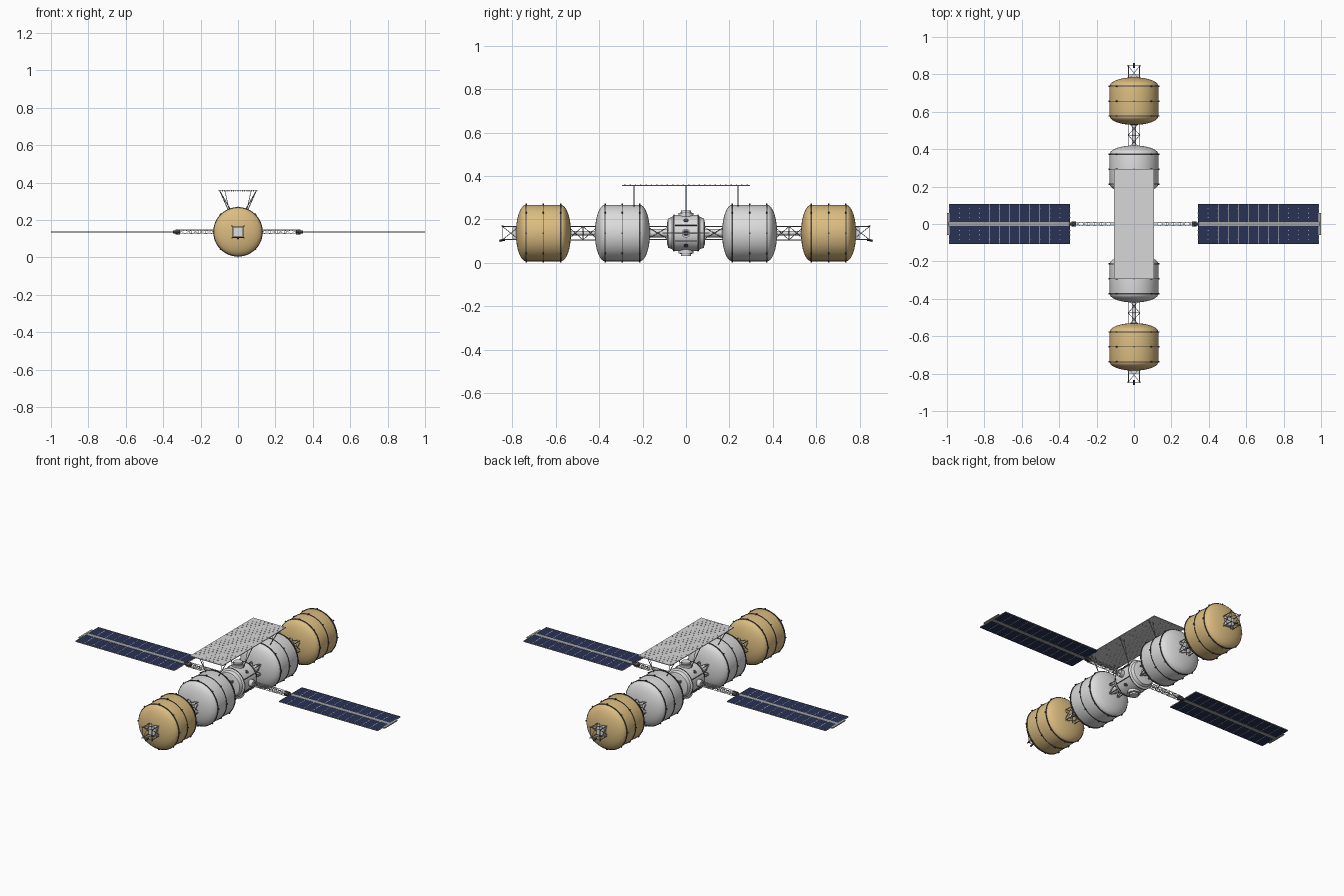
import bpy, bmesh
from math import sin, cos, pi, radians
from mathutils import Vector, Matrix

if "Cube" in bpy.data.objects:
    bpy.data.objects.remove(bpy.data.objects["Cube"])

CZ = 0.137  # height of the station axis
AXIS = Vector((0, 0, CZ))


def material(name, rgb):
    m = bpy.data.materials.new(name)
    m.use_nodes = True
    m.diffuse_color = (*rgb, 1)
    bsdf = next(n for n in m.node_tree.nodes if n.type == 'BSDF_PRINCIPLED')
    bsdf.inputs["Base Color"].default_value = (*rgb, 1)
    return m


GOLD = material("gold_foil", (0.72, 0.51, 0.22))
GREY = material("hull_grey", (0.72, 0.72, 0.72))
PANEL = material("radiator_grey", (0.68, 0.68, 0.68))
DARK = material("dark_metal", (0.06, 0.06, 0.065))
STEEL = material("truss_steel", (0.28, 0.28, 0.28))
NAVY = material("solar_navy", (0.022, 0.032, 0.09))
MAST = material("mast_grey", (0.36, 0.36, 0.35))
LINE = material("pale_trim", (0.68, 0.68, 0.66))


def finish(name, bm, mat, smooth=False):
    bmesh.ops.recalc_face_normals(bm, faces=bm.faces)
    me = bpy.data.meshes.new(name)
    bm.to_mesh(me)
    bm.free()
    me.materials.append(mat)
    ob = bpy.data.objects.new(name, me)
    bpy.context.collection.objects.link(ob)
    if smooth:
        bpy.ops.object.select_all(action='DESELECT')
        ob.select_set(True)
        bpy.context.view_layer.objects.active = ob
        bpy.ops.object.shade_smooth_by_angle(angle=radians(30))
    return ob


def lathe(name, profile, mat, y=0, steps=48):
    """Spin (radius, offset) points about the station axis."""
    bm = bmesh.new()
    vs = [bm.verts.new((r, y + o, CZ)) for r, o in profile]
    es = [bm.edges.new(p) for p in zip(vs, vs[1:])]
    bmesh.ops.spin(bm, geom=vs + es, cent=AXIS, axis=(0, 1, 0),
                   angle=2 * pi, steps=steps)
    bmesh.ops.remove_doubles(bm, verts=bm.verts, dist=1e-5)
    return finish(name, bm, mat, True)


def band(name, r, y, half, mat):
    """Thin hoop standing slightly proud of a hull."""
    lathe(name, [(r - 0.004, -half), (r, -half), (r, half), (r - 0.004, half)], mat, y)


def box(bm, centre, size, turn=Matrix()):
    m = Matrix.Translation(centre) @ turn @ Matrix.Diagonal((*size, 1))
    bmesh.ops.create_cube(bm, size=1, matrix=m)


def rod(bm, a, b, r, sides=6):
    a, b = Vector(a), Vector(b)
    d = b - a
    m = Matrix.Translation((a + b) / 2) @ d.to_track_quat('Z', 'Y').to_matrix().to_4x4()
    bmesh.ops.create_cone(bm, cap_ends=True, segments=sides, radius1=r,
                          radius2=r, depth=d.length, matrix=m)


def truss(name, axis, start, end, half, bays, r, mat):
    """Square lattice girder along the x or y axis, with crossed bracing."""
    bm = bmesh.new()
    corners = [(-half, -half), (half, -half), (half, half), (-half, half)]

    def point(c, t):
        u, w = c
        s = start + (end - start) * t / bays
        return Vector((s, u, CZ + w) if axis == 'x' else (u, s, CZ + w))

    for i, c in enumerate(corners):
        n = corners[(i + 1) % 4]
        rod(bm, point(c, 0), point(c, bays), r * 1.3)
        for t in range(bays + 1):
            rod(bm, point(c, t), point(n, t), r)
            if t < bays:
                rod(bm, point(c, t), point(n, t + 1), r * 0.8)
                rod(bm, point(n, t), point(c, t + 1), r * 0.8)
    return finish(name, bm, mat)


def tank(name, y, mat):
    """Domed tank with rim hoops and small brackets."""
    arc = [(0.13 * cos(a), 0.08 + 0.047 * sin(a))
           for a in (pi / 2 * i / 10 for i in range(11))]
    lathe(name, [(r, -o) for r, o in reversed(arc)] + arc, mat, y)
    brackets = bmesh.new()
    for part, o, half in (("front_rim", -0.08, 0.0028), ("seam", 0, 0.0014),
                          ("back_rim", 0.08, 0.0028)):
        band(f"{name}_{part}", 0.1325, y + o, half, DARK)
        for k in range(8):
            turn = Matrix.Rotation(k * pi / 4, 4, 'Y')
            spot = AXIS + turn @ Vector((0, 0, 0.133)) + Vector((0, y + o, 0))
            box(brackets, spot, (0.007, 0.007, 0.007), turn)
    finish(name + "_brackets", brackets, DARK)


# Tanks, girders and end fittings, front and back
for side, s in (("front", -1), ("back", 1)):
    tank(side + "_hull_tank", s * 0.293, GREY)
    tank(side + "_gold_tank", s * 0.657, GOLD)
    truss(side + "_inner_truss", 'y', s * 0.08, s * 0.18, 0.03, 1, 0.0018, STEEL)
    truss(side + "_middle_truss", 'y', s * 0.405, s * 0.545, 0.031, 2, 0.0018, STEEL)
    truss(side + "_end_truss", 'y', s * 0.77, s * 0.845, 0.03, 1, 0.0018, STEEL)
    for part, y0, y1, r in (("inner_tunnel", 0.08, 0.17, 0.02),
                            ("middle_tunnel", 0.415, 0.535, 0.01)):
        bm = bmesh.new()
        rod(bm, AXIS + Vector((0, s * y0, 0)), AXIS + Vector((0, s * y1, 0)), r, 20)
        finish(f"{side}_{part}", bm, GREY, True)
    bm = bmesh.new()
    box(bm, AXIS + Vector((0, s * 0.785, 0)), (0.052, 0.03, 0.052))
    finish(side + "_end_block", bm, GREY)
    bm = bmesh.new()
    for x in (-0.03, 0.03):
        for z in (-0.03, 0.03):
            rod(bm, (x, s * 0.838, CZ + z), (x * 1.1, s * 0.85, CZ + z * 1.1), 0.003)
    rod(bm, (0, s * 0.835, CZ - 0.03), (0, s * 0.86, CZ - 0.036), 0.005, 10)
    finish(side + "_end_thrusters", bm, DARK)

# Central hub with hoops, rails and docking ports above and below
lathe("hub", [(0, -0.087), (0.05, -0.087), (0.068, -0.082), (0.074, -0.064),
              (0.083, -0.058), (0.083, 0.058), (0.074, 0.064),
              (0.068, 0.082), (0.05, 0.087), (0, 0.087)], GREY)
for part, y in (("front", -0.055), ("back", 0.055)):
    band(f"hub_{part}_band", 0.085, y, 0.0015, DARK)
ports, collars, rails = bmesh.new(), bmesh.new(), bmesh.new()
for s in (-1, 1):
    up = Vector((0, 0, s))
    rod(ports, AXIS + up * 0.06, AXIS + up * 0.093, 0.034, 24)
    rod(ports, AXIS + up * 0.09, AXIS + up * 0.105, 0.024, 24)
    rod(collars, AXIS + up * 0.092, AXIS + up * 0.096, 0.028, 24)
    rod(ports, AXIS + Vector((s * 0.07, 0, 0)), AXIS + Vector((s * 0.105, 0, 0)), 0.02, 24)
    for angle in (65, 115):
        turn = Matrix.Rotation(s * radians(angle), 4, 'Y')
        box(rails, AXIS + turn @ Vector((0, 0, 0.085)), (0.004, 0.1, 0.004), turn)
    for angle in (45, 135):
        turn = Matrix.Rotation(s * radians(angle), 4, 'Y')
        d = turn @ Vector((0, 0, 1))
        rod(rails, AXIS + d * 0.08, AXIS + d * 0.0845, 0.011, 16)
finish("hub_ports", ports, GREY, True)
finish("hub_port_collars", collars, STEEL, True)
finish("hub_rails_and_portholes", rails, DARK)

# Solar wings, left and right
for side, s in (("left", 1), ("right", -1)):
    truss(side + "_boom", 'x', s * 0.1, s * 0.32, 0.01, 6, 0.0011, LINE)
    bm = bmesh.new()
    rod(bm, (s * 0.31, 0, CZ), (s * 0.335, 0, CZ), 0.013, 12)
    rod(bm, (s * 0.335, 0, CZ), (s * 0.348, 0, CZ), 0.008, 12)
    finish(side + "_wing_joint", bm, DARK, True)
    x0, x1, cells = 0.342, 0.987, 12
    mid, span = s * (x0 + x1) / 2, x1 - x0
    blankets, lines, mast = bmesh.new(), bmesh.new(), bmesh.new()
    for h in (-1, 1):
        box(blankets, (mid, h * 0.0585, CZ), (span, 0.097, 0.003))
        box(mast, (mid, h * 0.107, CZ), (span, 0.002, 0.0045))
        for i in range(cells + 1):
            x = s * (x0 + span * i / cells)
            box(lines, (x, h * 0.0585, CZ), (0.002, 0.096, 0.004))
            # pale diamonds where the cell corners meet
            for y in (0.035, 0.0585, 0.082):
                box(lines, (x, h * y, CZ), (0.004, 0.004, 0.0044),
                    Matrix.Rotation(pi / 4, 4, 'Z'))
    box(mast, (mid, 0, CZ), (span, 0.021, 0.005))
    box(mast, (s * 0.994, 0, CZ), (0.012, 0.12, 0.006))
    finish(side + "_solar_blankets", blankets, NAVY)
    finish(side + "_solar_dividers", lines, LINE)
    finish(side + "_solar_mast", mast, MAST)

# Radiator with staggered studs on both faces
TOP = 0.357
bm = bmesh.new()
box(bm, (0, 0, TOP), (0.214, 0.59, 0.004))
for row in range(24):
    for col in range(8 + row % 2):
        x = (col - (7 + row % 2) / 2) * 0.024
        rod(bm, (x, (row - 11.5) * 0.0245, TOP - 0.004),
            (x, (row - 11.5) * 0.0245, TOP + 0.004), 0.003)
finish("radiator", bm, PANEL)

# Braced radiator legs
bm = bmesh.new()
for y, foot, low in ((-0.24, 0.04, 0.255), (0, 0.03, 0.205), (0.24, 0.04, 0.255)):
    for s in (-1, 1):
        rod(bm, (s * 0.098, y, TOP), (s * foot, y, low), 0.0022, 8)
        rod(bm, (s * 0.07, y, TOP), (s * (foot + 0.012), y, low + 0.02), 0.0014)
finish("radiator_legs", bm, STEEL)
